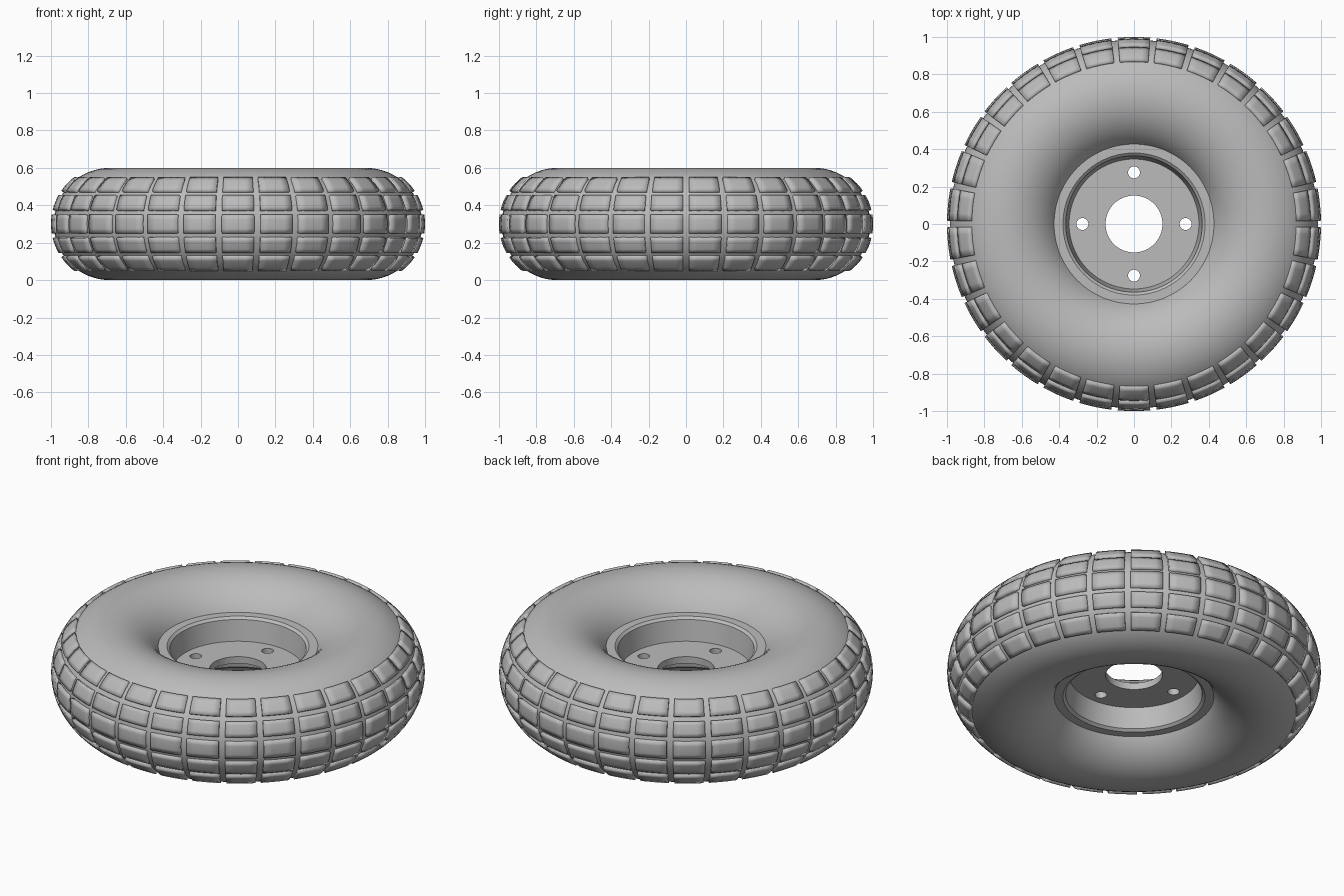
import bpy, bmesh
from math import sin, cos, pi, radians, asin

if "Cube" in bpy.data.objects:
    bpy.data.objects.remove(bpy.data.objects["Cube"])

MID = 0.3        # height of the wheel's middle plane
RING = 0.685     # radius of the tyre's centre line
TUBE = 0.3       # radius of the tyre's cross-section
LUG = 0.015      # height of the tread blocks
BLOCKS = 30

grey = bpy.data.materials.new("light_grey")
grey.use_nodes = True
grey.diffuse_color = (0.5, 0.5, 0.5, 1)
grey.node_tree.nodes["Principled BSDF"].inputs["Base Color"].default_value = (0.5, 0.5, 0.5, 1)


def make_object(name, bm):
    bmesh.ops.recalc_face_normals(bm, faces=bm.faces)
    mesh = bpy.data.meshes.new(name)
    bm.to_mesh(mesh)
    bm.free()
    obj = bpy.data.objects.new(name, mesh)
    bpy.context.collection.objects.link(obj)
    mesh.materials.append(grey)
    return obj


def smooth(obj):
    bpy.ops.object.select_all(action='DESELECT')
    obj.select_set(True)
    bpy.context.view_layer.objects.active = obj
    bpy.ops.object.shade_smooth_by_angle(angle=radians(30))


def lathe(name, profile, steps):
    """Closed ring swept from a closed (radius, height) profile."""
    bm = bmesh.new()
    rings = [[bm.verts.new((r * cos(2 * pi * i / steps), r * sin(2 * pi * i / steps), z))
              for r, z in profile] for i in range(steps)]
    n = len(profile)
    for i in range(steps):
        a, b = rings[i], rings[(i + 1) % steps]
        for j in range(n):
            k = (j + 1) % n
            bm.faces.new((a[j], b[j], b[k], a[k]))
    return make_object(name, bm)


def on_tyre(turn, tilt, tube):
    r = RING + tube * cos(tilt)
    return (r * cos(turn), r * sin(turn), MID + tube * sin(tilt))


# Tyre body
circle = [(RING + TUBE * cos(2 * pi * i / 64), MID + TUBE * sin(2 * pi * i / 64)) for i in range(64)]
smooth(lathe("tyre", circle, 120))

# Tread blocks: five rows of curved patches, thickened inwards
half_rows = [(-0.05, 0.05), (0.075, 0.155), (0.178, 0.25)]
rows = half_rows + [(-hi, -lo) for lo, hi in half_rows[1:]]
outer = TUBE + LUG
gap = radians(2)
U, V = 4, 4
bm = bmesh.new()
for lo, hi in rows:
    t0, t1 = asin(lo / outer), asin(hi / outer)
    for b in range(BLOCKS):
        start = (b + 0.5) * 2 * pi / BLOCKS + pi / 2 + gap / 2
        width = 2 * pi / BLOCKS - gap
        grid = [[bm.verts.new(on_tyre(start + width * i / U, t0 + (t1 - t0) * j / V, outer))
                 for j in range(V + 1)] for i in range(U + 1)]
        for i in range(U):
            for j in range(V):
                bm.faces.new((grid[i][j], grid[i + 1][j], grid[i + 1][j + 1], grid[i][j + 1]))
tread = make_object("tread_blocks", bm)
for poly in tread.data.polygons:      # every patch faces away from the tube's core
    c = poly.center
    r = (c.x ** 2 + c.y ** 2) ** 0.5
    out = poly.normal.x * c.x / r * (r - RING) + poly.normal.y * c.y / r * (r - RING) + poly.normal.z * (c.z - MID)
    if out < 0:
        poly.flip()
thick = tread.modifiers.new("thickness", 'SOLIDIFY')
thick.thickness = 2 * LUG
thick.offset = -1
smooth(tread)

# Rim with a recessed plate and centre hole, the same above and below
upper = [(0.43, 0.153), (0.38, 0.153), (0.365, 0.14), (0.347, 0.02), (0.152, 0.02)]
profile = [(r, MID + z) for r, z in upper] + [(r, MID - z) for r, z in reversed(upper)]
rim = lathe("rim", profile, 96)

# Four bolt holes
bm = bmesh.new()
for k in range(4):
    made = bmesh.ops.create_cone(bm, cap_ends=True, segments=24, radius1=0.032, radius2=0.032, depth=0.2)
    bmesh.ops.translate(bm, verts=made["verts"],
                        vec=(0.276 * cos(k * pi / 2), 0.276 * sin(k * pi / 2), MID))
drill = make_object("bolt_hole_cutter", bm)
drill.hide_render = True
drill.hide_viewport = True
cut = rim.modifiers.new("bolt_holes", 'BOOLEAN')
cut.object = drill
cut.solver = 'EXACT'
smooth(rim)
